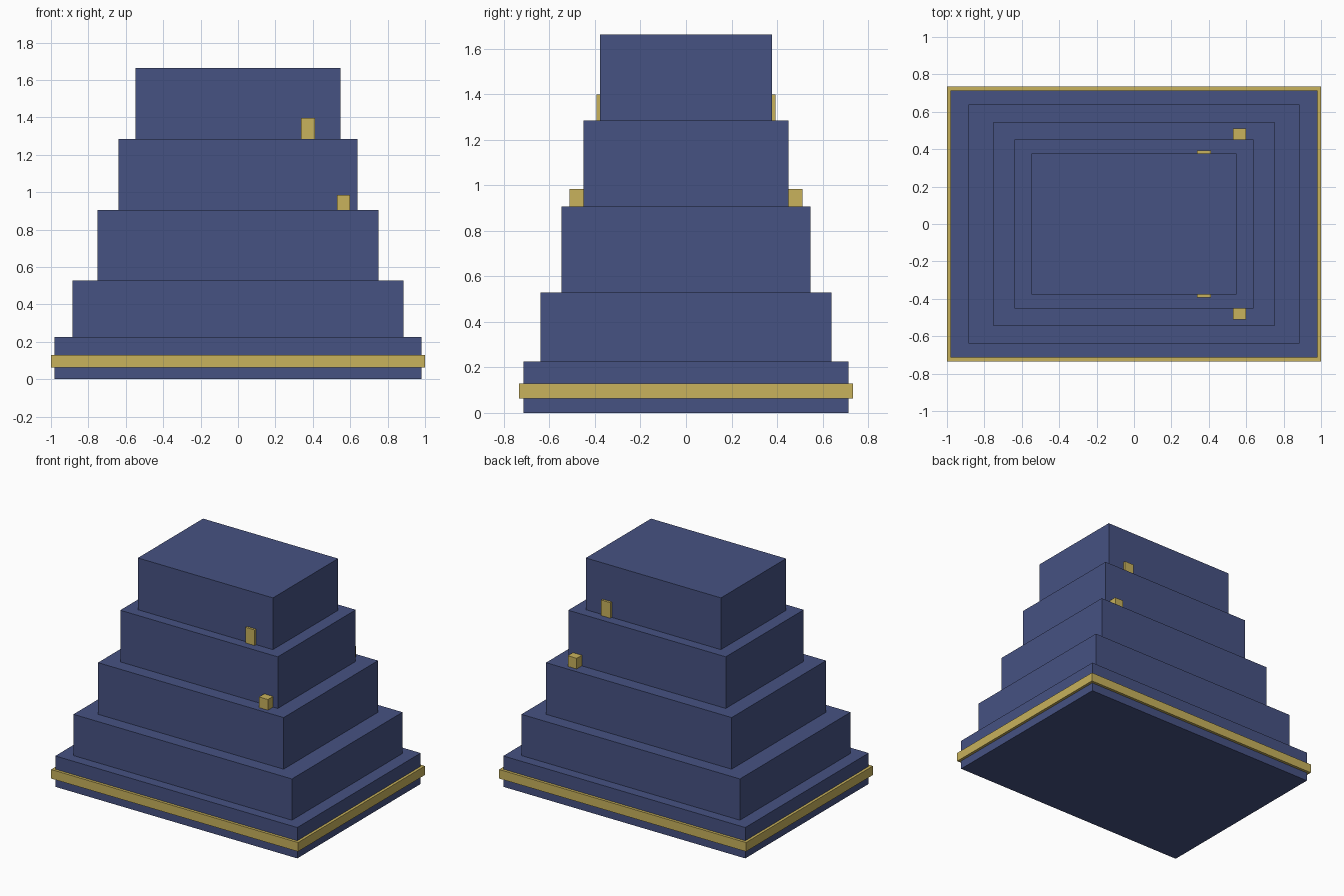
import bpy

cube = bpy.data.objects.get("Cube")
if cube:
    bpy.data.objects.remove(cube, do_unlink=True)


def make_material(name, colour):
    mat = bpy.data.materials.new(name)
    mat.use_nodes = True
    mat.diffuse_color = colour
    for node in mat.node_tree.nodes:
        if node.type == "BSDF_PRINCIPLED":
            node.inputs["Base Color"].default_value = colour
    return mat


blue = make_material("slate_blue", (0.061, 0.084, 0.225, 1))
gold = make_material("gold", (0.578, 0.445, 0.107, 1))


def box(name, low, high, mat):
    """Axis-aligned box between two opposite corners."""
    bpy.ops.mesh.primitive_cube_add(size=1)
    obj = bpy.context.object
    obj.name = name
    size = [b - a for a, b in zip(low, high)]
    centre = [(a + b) / 2 for a, b in zip(low, high)]
    for v in obj.data.vertices:
        v.co = [c * s for c, s in zip(v.co, size)]
    obj.location = centre
    obj.data.materials.append(mat)
    return obj


# Stepped tiers: half width, half depth, top height
tiers = [
    ("base_tier", 0.98, 0.714, 0.226),
    ("second_tier", 0.885, 0.64, 0.528),
    ("third_tier", 0.752, 0.546, 0.906),
    ("fourth_tier", 0.638, 0.451, 1.284),
    ("top_tier", 0.547, 0.377, 1.663),
]
bottom = 0
for name, hx, hy, top in tiers:
    box(name, (-hx, -hy, bottom), (hx, hy, top), blue)
    bottom = top

# Trim band around the base
box("base_band", (-1, -0.734, 0.063), (1, 0.734, 0.129), gold)

# Small blocks standing on the ledges, front and back
for side, sign in (("front", -1), ("back", 1)):
    for name, x0, x1, y0, y1, z0, z1 in (
        ("lower_block", 0.528, 0.6, 0.44, 0.511, 0.906, 0.984),
        ("upper_block", 0.337, 0.411, 0.37, 0.394, 1.284, 1.398),
    ):
        ya, yb = sorted((sign * y0, sign * y1))
        box(f"{side}_{name}", (x0, ya, z0), (x1, yb, z1), gold)
